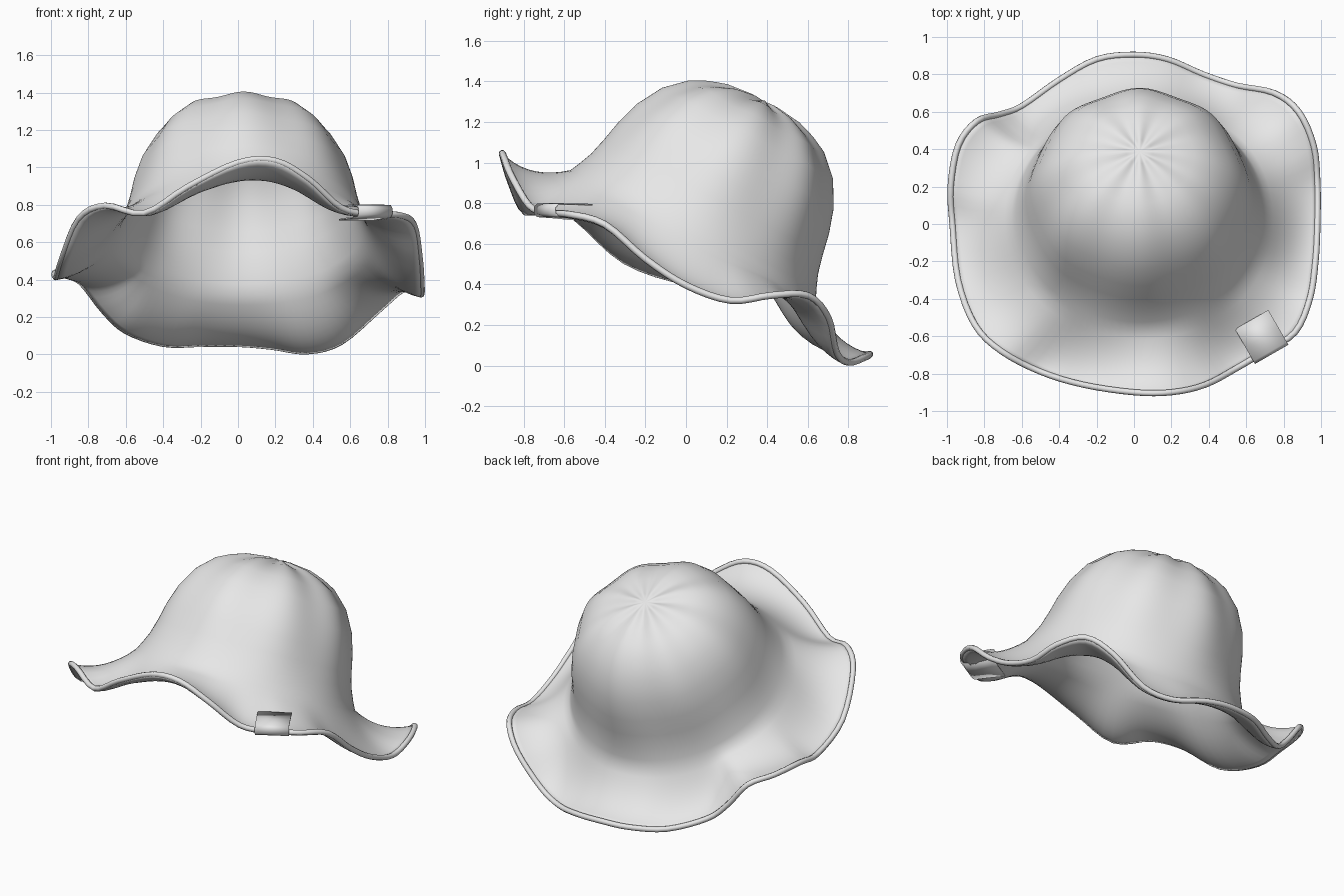
import bpy, bmesh, math
from mathutils import Vector

if "Cube" in bpy.data.objects:
    bpy.data.objects.remove(bpy.data.objects["Cube"])

felt = bpy.data.materials.new("light grey felt")
felt.use_nodes = True
felt.diffuse_color = (0.8, 0.8, 0.8, 1)
felt.node_tree.nodes["Principled BSDF"].inputs["Base Color"].default_value = (0.8, 0.8, 0.8, 1)

# Tilted frame of the crown: centre of its base, sideways, backward and upward axes
TILT = math.radians(28)
CENTRE = Vector((0.03, 0.04, 0.65))
SIDE = Vector((1, 0, 0))
BACK = Vector((0, math.cos(TILT), -math.sin(TILT)))
UP = Vector((0, math.sin(TILT), math.cos(TILT)))

# Wavy hem of the brim, counter-clockwise seen from above
HEM = [(.98, 0, .4), (.98, .22, .325), (.96, .42, .35), (.88, .6, .35),
       (.75, .7, .24), (.55, .74, .07), (.37, .8, .02), (.18, .88, .045),
       (0, .905, .06), (-.2, .88, .06), (-.4, .77, .06), (-.6, .63, .13),
       (-.72, .585, .24), (-.84, .55, .39), (-.94, .42, .43), (-.98, .2, .44),
       (-.97, 0, .42), (-.94, -.3, .52), (-.85, -.54, .73), (-.71, -.68, .8),
       (-.5, -.79, .76), (-.27, -.86, .9), (0, -.9, 1.03), (.2, -.9, 1.04),
       (.38, -.86, .94), (.55, -.77, .79), (.7, -.68, .755), (.86, -.58, .75),
       (.94, -.4, .7), (.97, -.2, .53)]

# Crown profile from the crown top to its base: radius and height
CROWN = [(.07, .735), (.2, .72), (.29, .69), (.37, .65), (.47, .555),
         (.54, .43), (.58, .31), (.605, .2), (.63, .11), (.66, .04), (.685, -.01)]


def smooth_loop(points, steps):
    """Closed Catmull-Rom curve through the points."""
    pts = [Vector(p) for p in points]
    n, out = len(pts), []
    for i in range(n):
        a, b, c, d = (pts[(i + k) % n] for k in (-1, 0, 1, 2))
        for s in range(steps):
            t = s / steps
            out.append(0.5 * (2 * b + (c - a) * t + (2 * a - 5 * b + 4 * c - d) * t ** 2
                              + (3 * b - a - 3 * c + d) * t ** 3))
    return out


def finish(obj, angle=50):
    """Give the part its colour and smooth shading."""
    obj.data.materials.append(felt)
    bpy.ops.object.select_all(action='DESELECT')
    obj.select_set(True)
    bpy.context.view_layer.objects.active = obj
    if obj.type == 'CURVE':
        bpy.ops.object.convert(target='MESH')
    bpy.ops.object.shade_smooth_by_angle(angle=math.radians(angle))


def mesh_object(name, bm):
    mesh = bpy.data.meshes.new(name)
    bm.to_mesh(mesh)
    bm.free()
    obj = bpy.data.objects.new(name, mesh)
    bpy.context.collection.objects.link(obj)
    return obj


def thicken(obj, thickness, offset):
    mod = obj.modifiers.new("thickness", 'SOLIDIFY')
    mod.thickness = thickness
    mod.offset = offset


def crown_point(angle, radius, height):
    # Eight soft panel ridges, fading out toward the base
    fade = max(0, min(1, height / 0.4))
    ridge = 1 + 0.015 * fade * math.cos(8 * angle)
    flat = SIDE * math.cos(angle) + BACK * math.sin(angle)
    return CENTRE + flat * radius * ridge + UP * height * (1 + 0.6 * (ridge - 1))


# Hat shell: crown rings, then brim rings sagging between crown and hem
hem = smooth_loop(HEM, 4)
angles = [math.atan2((p.y - CENTRE.y) / math.cos(TILT), p.x - CENTRE.x) for p in hem]
rings = [[crown_point(a, r, h) for a in angles] for r, h in CROWN]
BRIM_STEPS = 9
for k in range(1, BRIM_STEPS + 1):
    t = k / BRIM_STEPS
    ring = []
    for base, edge in zip(rings[len(CROWN) - 1], hem):
        sag = (base + edge) / 2 - UP * 0.1
        ring.append(base * (1 - t) ** 2 + sag * 2 * t * (1 - t) + edge * t ** 2)
    rings.append(ring)

bm = bmesh.new()
grid = [[bm.verts.new(p) for p in ring] for ring in rings]
apex = bm.verts.new(CENTRE + UP * 0.737)
count = len(hem)
for j in range(count):
    n = (j + 1) % count
    bm.faces.new((apex, grid[0][j], grid[0][n]))
    for inner, outer in zip(grid, grid[1:]):
        bm.faces.new((inner[j], outer[j], outer[n], inner[n]))
hat = mesh_object("hat_shell", bm)
thicken(hat, 0.02, -1)
finish(hat)

# Rolled piping along the hem
curve = bpy.data.curves.new("hem_piping", 'CURVE')
curve.dimensions = '3D'
curve.bevel_depth = 0.017
curve.bevel_resolution = 2
spline = curve.splines.new('POLY')
spline.points.add(count - 1)
for point, p in zip(spline.points, hem):
    point.co = (p.x, p.y, p.z - 0.004, 1)
spline.use_cyclic_u = True
piping = bpy.data.objects.new("hem_piping", curve)
bpy.context.collection.objects.link(piping)
finish(piping)

# Folded label clipped over the hem
along = Vector((0.87, 0.5, 0))
inward = Vector((-0.5, 0.87, 0))
start = Vector((0.645, -0.745, 0.765))
fold = [(.21, .027), (.1, .032), (.015, .03), (0, .015),
        (0, -.015), (.015, -.03), (.1, -.035), (.21, -.045)]
bm = bmesh.new()
strip = []
for depth, rise in fold:
    p = start + inward * depth + Vector((0, 0, rise))
    strip.append((bm.verts.new(p), bm.verts.new(p + along * 0.205)))
for (a, b), (c, d) in zip(strip, strip[1:]):
    bm.faces.new((a, c, d, b))
label = mesh_object("folded_label", bm)
thicken(label, 0.008, 0)
finish(label)
